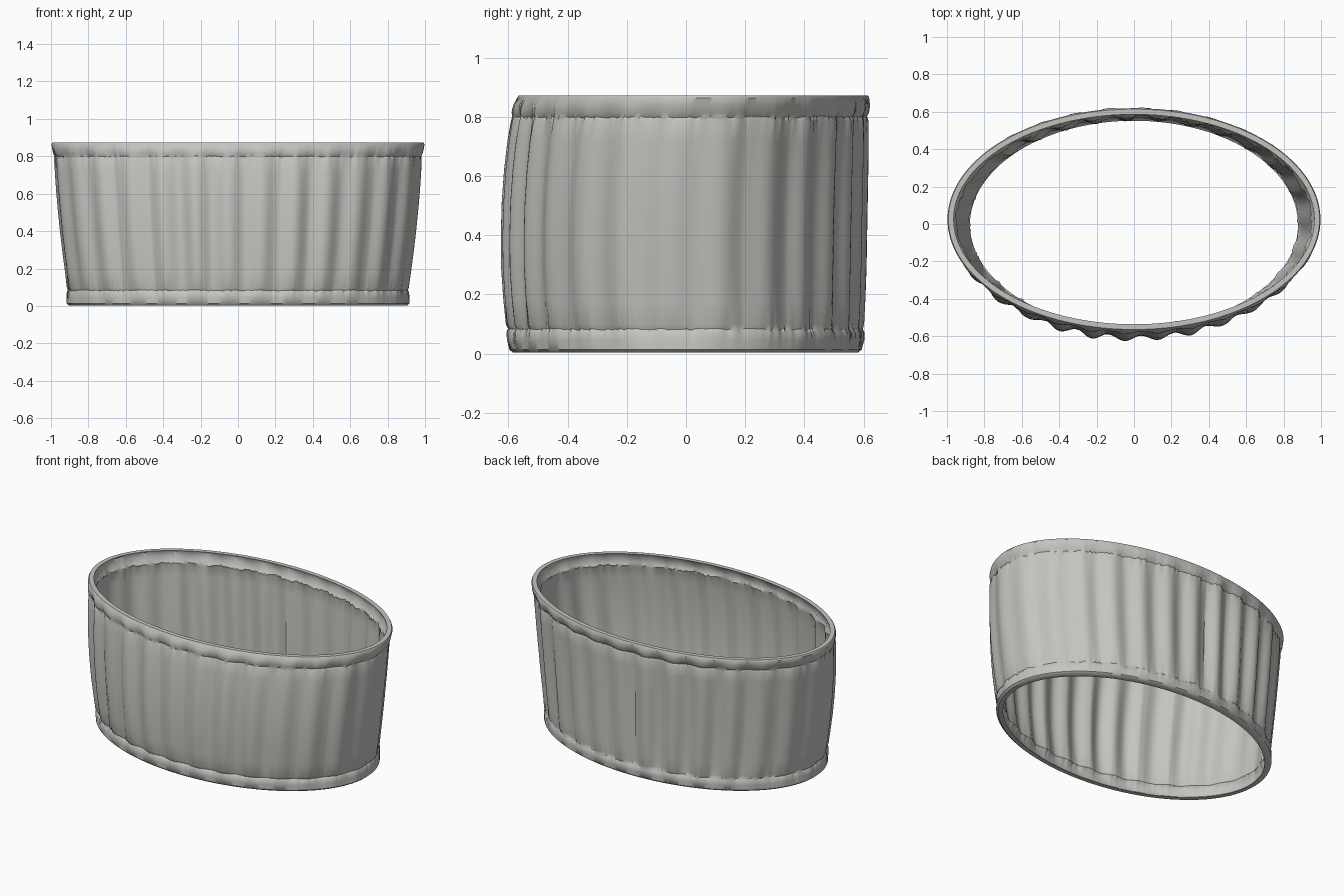
import bpy, bmesh, math, random
from mathutils import Vector

random.seed(4)
if "Cube" in bpy.data.objects:
    bpy.data.objects.remove(bpy.data.objects["Cube"])

cloth = bpy.data.materials.new("light_grey_cloth")
cloth.use_nodes = True
color = (0.55, 0.55, 0.525, 1)
cloth.diffuse_color = color
cloth.node_tree.nodes["Principled BSDF"].inputs["Base Color"].default_value = color

SEGMENTS, FOLDS, THICK = 420, 28, 0.028
fold_size = [random.uniform(0.7, 1.15) for _ in range(FOLDS)]

# Wall profile: height, half width, front y, back y, fold depth, pucker depth
PROFILE = [
    (0.003, 0.905, -0.585, 0.580, 0.0, 0.0),
    (0.014, 0.918, -0.597, 0.594, 0.0, 0.0),
    (0.045, 0.916, -0.602, 0.600, 0.004, 0.001),
    (0.070, 0.914, -0.601, 0.599, 0.007, 0.002),
    (0.083, 0.906, -0.592, 0.590, 0.010, 0.004),
    (0.098, 0.912, -0.598, 0.592, 0.013, 0.002),
    (0.180, 0.922, -0.605, 0.594, 0.016, 0.0),
    (0.290, 0.936, -0.611, 0.596, 0.018, 0.0),
    (0.400, 0.949, -0.612, 0.598, 0.018, 0.0),
    (0.510, 0.960, -0.609, 0.600, 0.018, 0.0),
    (0.620, 0.970, -0.602, 0.603, 0.017, 0.0),
    (0.720, 0.977, -0.592, 0.606, 0.015, 0.0),
    (0.785, 0.981, -0.582, 0.608, 0.012, 0.002),
    (0.800, 0.977, -0.576, 0.603, 0.010, 0.005),
    (0.814, 0.986, -0.583, 0.613, 0.008, 0.002),
    (0.840, 0.993, -0.580, 0.619, 0.005, 0.001),
    (0.864, 0.997, -0.571, 0.619, 0.0, 0.0),
    (0.873, 0.992, -0.564, 0.614, 0.0, 0.0),
]


def even_angles(count, rx, ry):
    """Angles spaced evenly along an ellipse, starting at the front."""
    fine = 8000
    sums, total = [], 0
    for i in range(fine):
        a = math.tau * (i + 0.5) / fine - math.pi / 2
        sums.append(total)
        total += math.hypot(rx * math.sin(a), ry * math.cos(a))
    angles, j = [], 0
    for i in range(count):
        while j < fine - 1 and sums[j] < total * i / count:
            j += 1
        angles.append(math.tau * j / fine - math.pi / 2)
    return angles


angles = even_angles(SEGMENTS, 0.95, 0.6)
pucker = [random.uniform(-1, 1) for _ in angles]


def ring(bm, row, inset):
    """One loop of the wall, moved inward by inset."""
    z, rx, front, back, fold, pinch = row
    ry, cy = (back - front) / 2, (back + front) / 2
    verts = []
    for i, a in enumerate(angles):
        c, s = math.cos(a), math.sin(a)
        normal = Vector((c / rx, s / ry, 0)).normalized()
        turn = i / SEGMENTS * FOLDS + 0.28
        k = int(turn + 0.5) % FOLDS
        # folds fade at the rounded ends
        strength = fold_size[k] * (0.3 + 0.7 * abs(s) ** 1.5)
        wave = math.cos(math.tau * turn) * strength * fold
        p = Vector((rx * c, cy + ry * s, z))
        p += normal * (wave + pucker[i] * pinch - inset)
        p.z += pucker[i] * pinch * 0.8
        verts.append(bm.verts.new(p))
    return verts


# Gathered band: outside wall, then the inside wall back down
bm = bmesh.new()
loops = [ring(bm, row, 0) for row in PROFILE]
loops += [ring(bm, row, THICK) for row in reversed(PROFILE)]
for j, lower in enumerate(loops):
    upper = loops[(j + 1) % len(loops)]
    for i in range(SEGMENTS):
        n = (i + 1) % SEGMENTS
        bm.faces.new((lower[i], lower[n], upper[n], upper[i]))
bmesh.ops.recalc_face_normals(bm, faces=bm.faces)

mesh = bpy.data.meshes.new("gathered_band")
bm.to_mesh(mesh)
bm.free()
mesh.materials.append(cloth)
band = bpy.data.objects.new("gathered_band", mesh)
bpy.context.collection.objects.link(band)
bpy.ops.object.select_all(action='DESELECT')
bpy.context.view_layer.objects.active = band
band.select_set(True)
bpy.ops.object.shade_smooth_by_angle(angle=math.radians(40))
